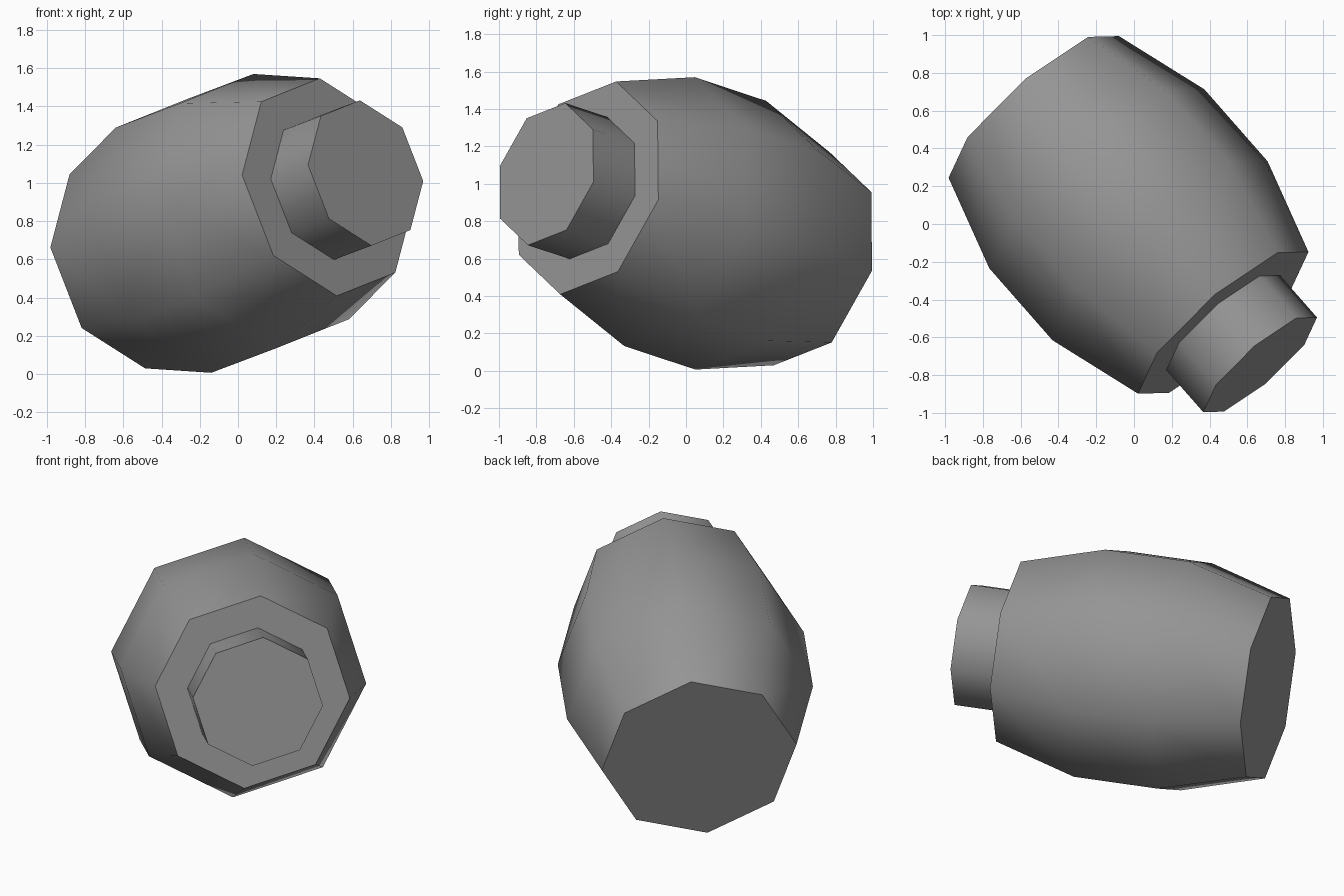
import bpy, math
from mathutils import Vector, Matrix

if "Cube" in bpy.data.objects:
    bpy.data.objects.remove(bpy.data.objects["Cube"])

SIDES = 8

# Tilted frame: axis points out of the spout, up and side span the octagon
axis = Vector((0.640, -0.729, 0.242)).normalized()
up = Vector((-0.076, 0.254, 0.964))
up = (up - axis * up.dot(axis)).normalized()
side = up.cross(axis) * -1
mouth = Vector((0.4725, -0.523, 0.978))      # centre of the barrel's front face
frame = Matrix((up, side, axis)).transposed().to_4x4()
frame.translation = mouth

grey = bpy.data.materials.new("grey")
grey.diffuse_color = (0.30, 0.30, 0.30, 1)
grey.use_nodes = True
grey.node_tree.nodes["Principled BSDF"].inputs["Base Color"].default_value = grey.diffuse_color


def lathe(name, profile, cap_start=False, cap_end=False):
    """Spin (radius, distance along axis) pairs into an eight-sided shell."""
    verts, faces = [], []
    for r, d in profile:
        for i in range(SIDES):
            a = math.tau * i / SIDES
            verts.append((r * math.cos(a), r * math.sin(a), d))
    for k in range(len(profile) - 1):
        for i in range(SIDES):
            j = (i + 1) % SIDES
            lo, hi = k * SIDES, (k + 1) * SIDES
            faces.append((lo + i, lo + j, hi + j, hi + i))
    if cap_start:
        faces.append(tuple(reversed(range(SIDES))))
    if cap_end:
        last = (len(profile) - 1) * SIDES
        faces.append(tuple(range(last, last + SIDES)))
    mesh = bpy.data.meshes.new(name)
    mesh.from_pydata(verts, [], faces)
    mesh.transform(frame)
    mesh.materials.append(grey)
    obj = bpy.data.objects.new(name, mesh)
    bpy.context.collection.objects.link(obj)
    bpy.ops.object.select_all(action='DESELECT')
    obj.select_set(True)
    bpy.context.view_layer.objects.active = obj
    bpy.ops.object.shade_smooth_by_angle(angle=math.radians(60))
    return obj


# Bulging barrel with a closed back and a flat front rim
lathe("barrel", [(0.59, -1.567), (0.745, -1.045), (0.745, -0.523),
                 (0.59, 0), (0.394, 0)], cap_start=True)

# Short straight spout with a closed tip
lathe("spout", [(0.394, 0), (0.394, 0.305)], cap_end=True)
